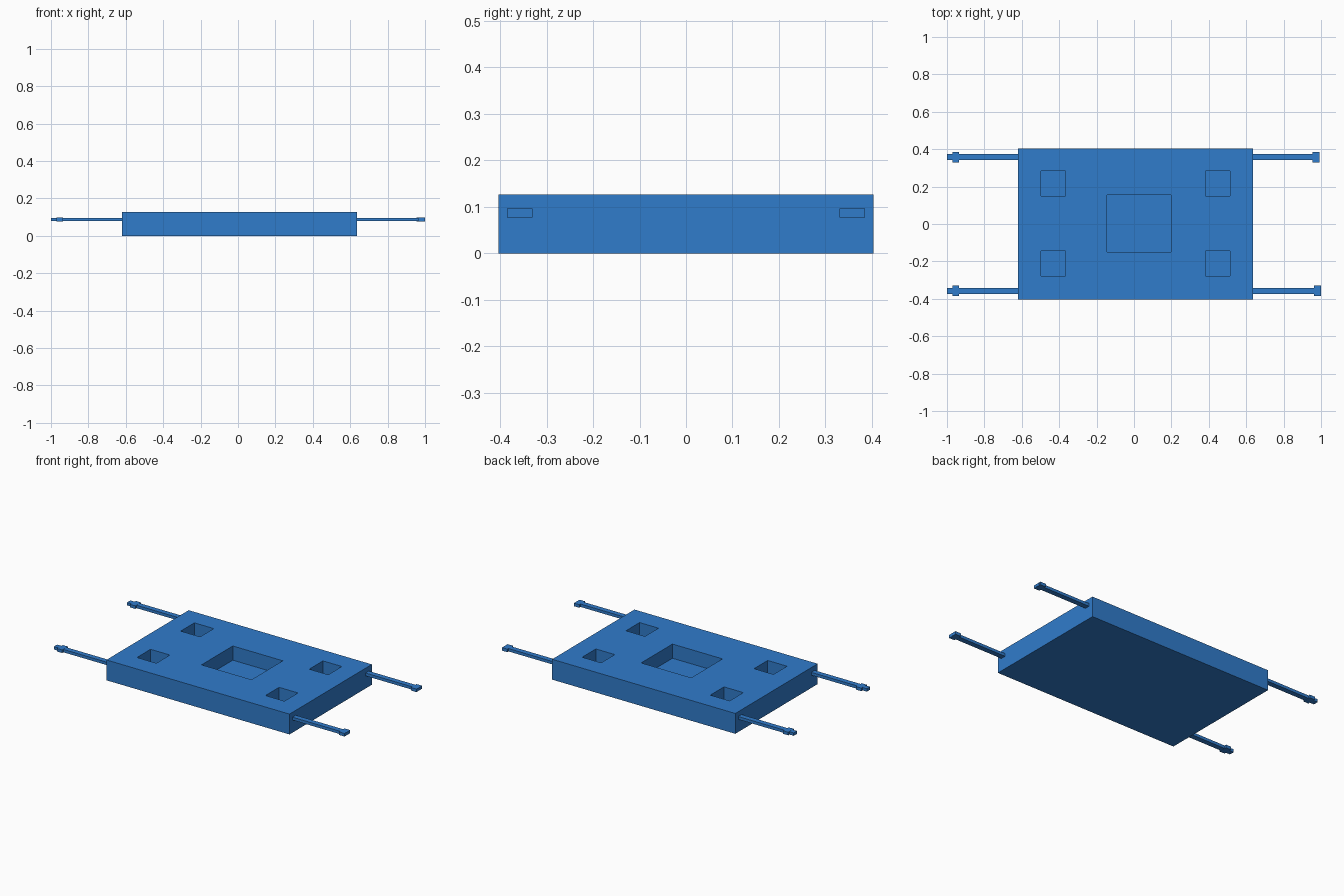
import bpy

if "Cube" in bpy.data.objects:
    bpy.data.objects.remove(bpy.data.objects["Cube"])

blue = bpy.data.materials.new("blue")
blue.diffuse_color = (0.03, 0.2, 0.6, 1)
blue.use_nodes = True
blue.node_tree.nodes["Principled BSDF"].inputs["Base Color"].default_value = blue.diffuse_color


def box(name, x, y, z):
    """Box from (min, max) ranges on each axis."""
    verts = [(a, b, c) for a in x for b in y for c in z]
    faces = [(0, 1, 3, 2), (4, 6, 7, 5), (0, 4, 5, 1),
             (2, 3, 7, 6), (0, 2, 6, 4), (1, 5, 7, 3)]
    mesh = bpy.data.meshes.new(name)
    mesh.from_pydata(verts, [], faces)
    mesh.materials.append(blue)
    obj = bpy.data.objects.new(name, mesh)
    bpy.context.collection.objects.link(obj)
    return obj


# Main slab
slab = box("slab", (-0.62, 0.635), (-0.403, 0.403), (0, 0.126))

# Square pockets sunk into the top: one large, four small
pockets = [("center", (-0.145, 0.198), (-0.15, 0.156))]
for side, x in (("left", (-0.498, -0.365)), ("right", (0.383, 0.513))):
    for end, y in (("front", (-0.278, -0.145)), ("back", (0.15, 0.284))):
        pockets.append((f"{end}_{side}", x, y))

for name, x, y in pockets:
    cutter = box("pocket_cutter_" + name, x, y, (0.038, 0.2))
    cutter.hide_render = True
    cutter.hide_viewport = True
    cutter.display_type = 'WIRE'
    mod = slab.modifiers.new("pocket_" + name, 'BOOLEAN')
    mod.operation = 'DIFFERENCE'
    mod.solver = 'EXACT'
    mod.object = cutter

# Carrying rods with wider collars near their ends
for end, s in (("front", -1), ("back", 1)):
    rod_y = sorted((s * 0.342, s * 0.374))
    head_y = sorted((s * 0.33, s * 0.385))
    tip = 1.0 if s < 0 else 0.992
    box(f"{end}_left_rod", (-1.0, -0.6), rod_y, (0.078, 0.096))
    box(f"{end}_left_collar", (-0.97, -0.935), head_y, (0.0775, 0.0965))
    box(f"{end}_right_rod", (0.615, tip), rod_y, (0.078, 0.096))
    box(f"{end}_right_collar", (tip - 0.038, tip - 0.001), head_y, (0.0775, 0.0965))
